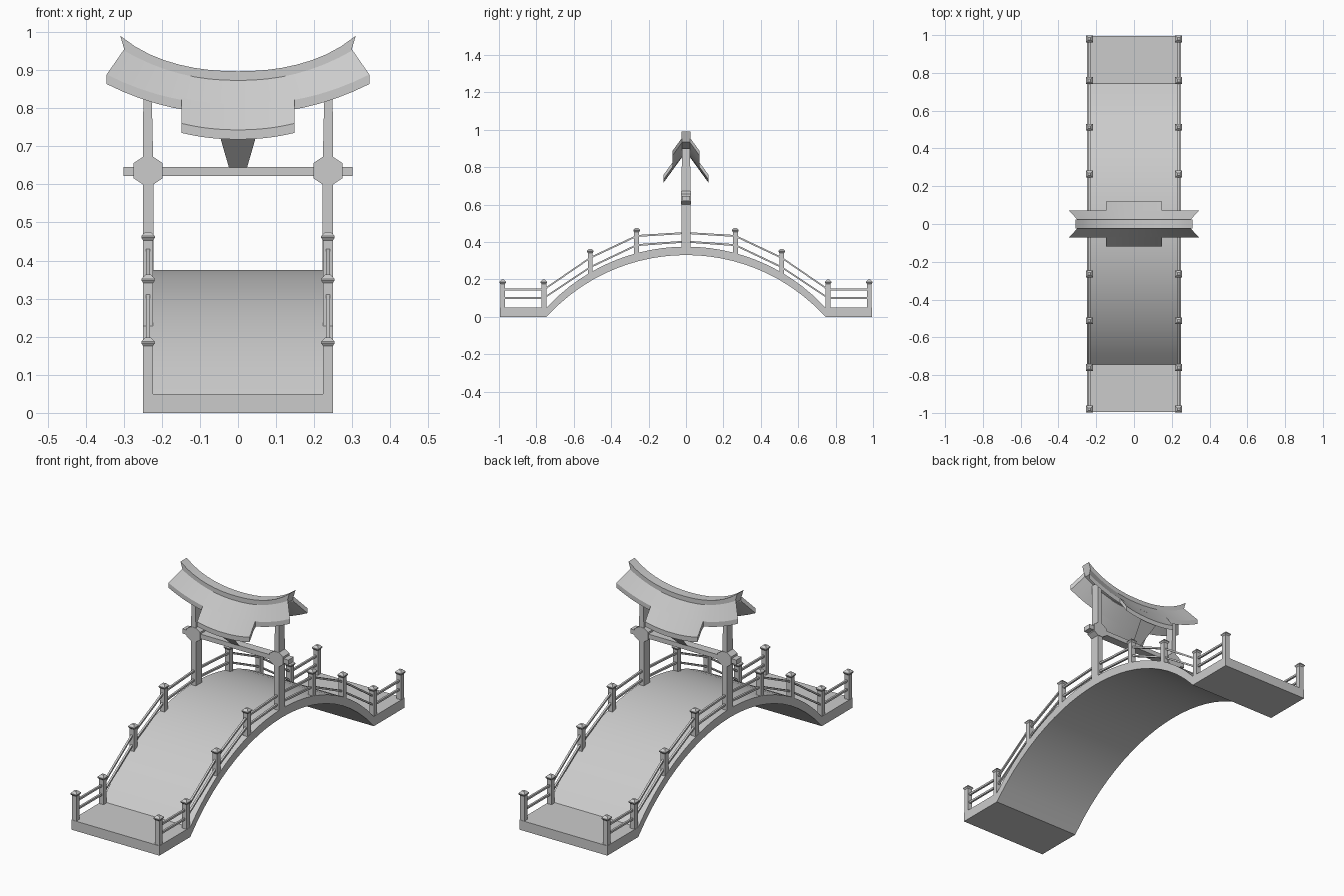
import bpy, bmesh, math
from mathutils import Vector

if "Cube" in bpy.data.objects:
    bpy.data.objects.remove(bpy.data.objects["Cube"])

RAIL_X = 0.236


def finish(bm, name, smooth=False):
    bmesh.ops.recalc_face_normals(bm, faces=bm.faces)
    me = bpy.data.meshes.new(name)
    bm.to_mesh(me)
    bm.free()
    ob = bpy.data.objects.new(name, me)
    bpy.context.collection.objects.link(ob)
    if smooth:
        bpy.ops.object.select_all(action='DESELECT')
        ob.select_set(True)
        bpy.context.view_layer.objects.active = ob
        bpy.ops.object.shade_smooth_by_angle(angle=math.radians(25))
    return ob


def mirror(ob, x=True, y=False):
    # Origins sit at the world centre, so the copies land on the other sides
    m = ob.modifiers.new("mirror", 'MIRROR')
    m.use_axis = (x, y, False)
    m.use_mirror_merge = False


def loft(bm, rings):
    # Skin equal-length closed rings and cap both ends
    vs = [[bm.verts.new(p) for p in r] for r in rings]
    n = len(vs[0])
    for a, b in zip(vs, vs[1:]):
        for i in range(n):
            j = (i + 1) % n
            bm.faces.new((a[i], a[j], b[j], b[i]))
    bm.faces.new(vs[0])
    bm.faces.new(vs[-1])


def square(x, y, z, rx, ry):
    return [(x - rx, y - ry, z), (x + rx, y - ry, z), (x + rx, y + ry, z), (x - rx, y + ry, z)]


def arc_z(y, span, rise):
    r = (span * span + rise * rise) / (2 * rise)
    return rise - r + math.sqrt(r * r - y * y)


# Arched deck with flat landings
N = 24
rings = []
for y in [-0.995] + [-0.745 + 1.49 * i / N for i in range(N + 1)] + [0.995]:
    inside = abs(y) < 0.744
    bot = arc_z(y, 0.745, 0.33) if inside else 0
    top = 0.05 + (arc_z(y, 0.745, 0.325) if inside else 0)
    rings.append([(-0.25, y, bot), (0.25, y, bot), (0.25, y, top), (-0.25, y, top)])
bm = bmesh.new()
loft(bm, rings)
finish(bm, "arched_deck", True)

# Railing posts with flared caps: (y, foot, top)
posts = [(0.98, 0.04, 0.178), (0.76, 0.03, 0.178), (0.512, 0.21, 0.343), (0.264, 0.32, 0.455)]
bm = bmesh.new()
for y, z0, z1 in posts:
    loft(bm, [square(RAIL_X, y, z0, 0.013, 0.013), square(RAIL_X, y, z1, 0.013, 0.013)])
    loft(bm, [square(RAIL_X, y, z1 + dz, r, r) for dz, r in
              [(-0.002, 0.013), (0.005, 0.018), (0.009, 0.018), (0.02, 0.007)]])
mirror(finish(bm, "railing_posts"), True, True)

# Upper and lower rails
bm = bmesh.new()
for heights in [(0.145, 0.145, 0.315, 0.432, 0.448), (0.1, 0.1, 0.265, 0.383, 0.402)]:
    ys = [0.98, 0.76, 0.512, 0.264, 0.0]
    loft(bm, [[(RAIL_X - 0.005, y, z - 0.005), (RAIL_X + 0.005, y, z - 0.005),
               (RAIL_X + 0.005, y, z + 0.005), (RAIL_X - 0.005, y, z + 0.005)]
              for y, z in zip(ys, heights)])
mirror(finish(bm, "rails"), True, True)

# Gate pillars, slightly tapered above the beam
bm = bmesh.new()
loft(bm, [square(0.236, 0, 0.34, 0.014, 0.024), square(0.236, 0, 0.63, 0.014, 0.024),
          square(0.238, 0, 0.9, 0.010, 0.022)])
mirror(finish(bm, "gate_pillar"))

# Cross beam
bm = bmesh.new()
loft(bm, [square(0, 0, z, 0.301, 0.022) for z in (0.622, 0.646)])
finish(bm, "cross_beam")

# Eight-sided joint blocks where beam meets pillars
outline = [(0.038, 0.02), (0.014, 0.036), (-0.014, 0.036), (-0.038, 0.02),
           (-0.038, -0.02), (-0.014, -0.036), (0.014, -0.036), (0.038, -0.02)]
bm = bmesh.new()
loft(bm, [[(0.236 + x, y, 0.636 + z) for x, z in outline] for y in (-0.026, 0.026)])
mirror(finish(bm, "joint_block"))


def sag(t):
    return 0.873 + 0.079 * abs(t) ** 2.2


SLOPE, THICK, M = 1.38, 0.025, 16
ts = [-1 + 2 * i / M for i in range(M + 1)]

# Upswept ridge
bm = bmesh.new()
rings = []
for t in ts:
    z = sag(t)
    top = z + 0.024 + 0.014 * abs(t) ** 6
    rings.append([(0.292 * t, -0.025, z - 0.018), (0.292 * t, 0.025, z - 0.018),
                  (0.298 * t, 0.025, z), (0.309 * t, 0.025, top),
                  (0.309 * t, -0.025, top), (0.298 * t, -0.025, z)])
loft(bm, rings)
finish(bm, "roof_ridge", True)


# Sloping roof slab: spans from y0 to y1 with half widths w0 and w1
def slab(name, y0, y1, w0, w1, t_max):
    bm = bmesh.new()
    rings = []
    for s in ts:
        z0 = sag(s * t_max) - SLOPE * (y0 - 0.025)
        z1 = sag(s * t_max) - SLOPE * (y1 - 0.025)
        rings.append([(s * w0, -y0, z0), (s * w1, -y1, z1),
                      (s * w1, -y1, z1 - THICK), (s * w0, -y0, z0 - THICK)])
    loft(bm, rings)
    mirror(finish(bm, name, True), False, True)


slab("main_roof", 0.022, 0.071, 0.298, 0.345, 1.0)
slab("lower_eave", 0.070, 0.119, 0.149, 0.149, 0.5)

# Tapered panels bracing the eave from the beam
bm = bmesh.new()
bm.faces.new([bm.verts.new(p) for p in
              [(-0.024, -0.022, 0.645), (0.024, -0.022, 0.645),
               (0.05, -0.117, 0.735), (-0.05, -0.117, 0.735)]])
mirror(finish(bm, "eave_brace"), False, True)
